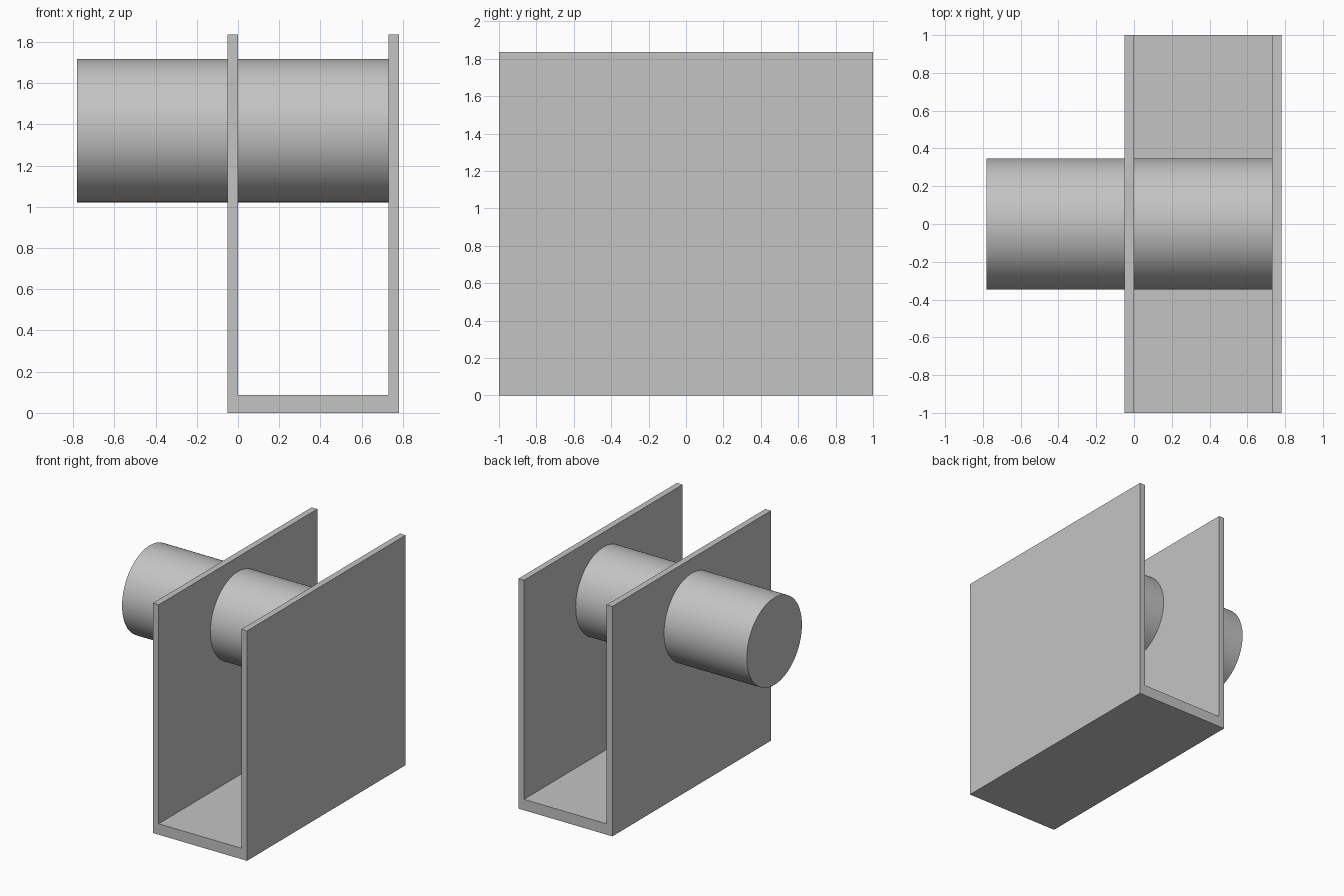
import bpy
import bmesh
import math
from mathutils import Matrix

if "Cube" in bpy.data.objects:
    bpy.data.objects.remove(bpy.data.objects["Cube"], do_unlink=True)

GREY = (0.55, 0.55, 0.55, 1)
grey = bpy.data.materials.new("plain grey")
grey.use_nodes = True
grey.diffuse_color = GREY
grey.node_tree.nodes["Principled BSDF"].inputs["Base Color"].default_value = GREY


def add_object(name, bm):
    bmesh.ops.recalc_face_normals(bm, faces=bm.faces)
    mesh = bpy.data.meshes.new(name)
    bm.to_mesh(mesh)
    bm.free()
    mesh.materials.append(grey)
    obj = bpy.data.objects.new(name, mesh)
    bpy.context.collection.objects.link(obj)
    return obj


# U-shaped channel: profile in x and z, extruded along y
left, right, height = 0.78, -0.05, 1.835
wall, floor, depth = 0.05, 0.087, 2.0
profile = [(right, 0), (left, 0), (left, height), (left - wall, height),
           (left - wall, floor), (right + wall, floor),
           (right + wall, height), (right, height)]
bm = bmesh.new()
face = bm.faces.new([bm.verts.new((x, -depth / 2, z)) for x, z in profile])
extruded = bmesh.ops.extrude_face_region(bm, geom=[face])
verts = [v for v in extruded["geom"] if isinstance(v, bmesh.types.BMVert)]
bmesh.ops.translate(bm, verts=verts, vec=(0, depth, 0))
add_object("channel_bracket", bm)

# Round shaft through the right wall, ending at the left wall
start, end, radius, axis_z = -0.78, left - wall, 0.348, 1.37
bm = bmesh.new()
place = Matrix.Translation(((start + end) / 2, 0, axis_z)) @ Matrix.Rotation(math.pi / 2, 4, "Y")
bmesh.ops.create_cone(bm, cap_ends=True, segments=96, radius1=radius,
                      radius2=radius, depth=end - start, matrix=place)
shaft = add_object("shaft", bm)
bpy.ops.object.select_all(action="DESELECT")
shaft.select_set(True)
bpy.context.view_layer.objects.active = shaft
bpy.ops.object.shade_smooth_by_angle(angle=math.radians(30))
